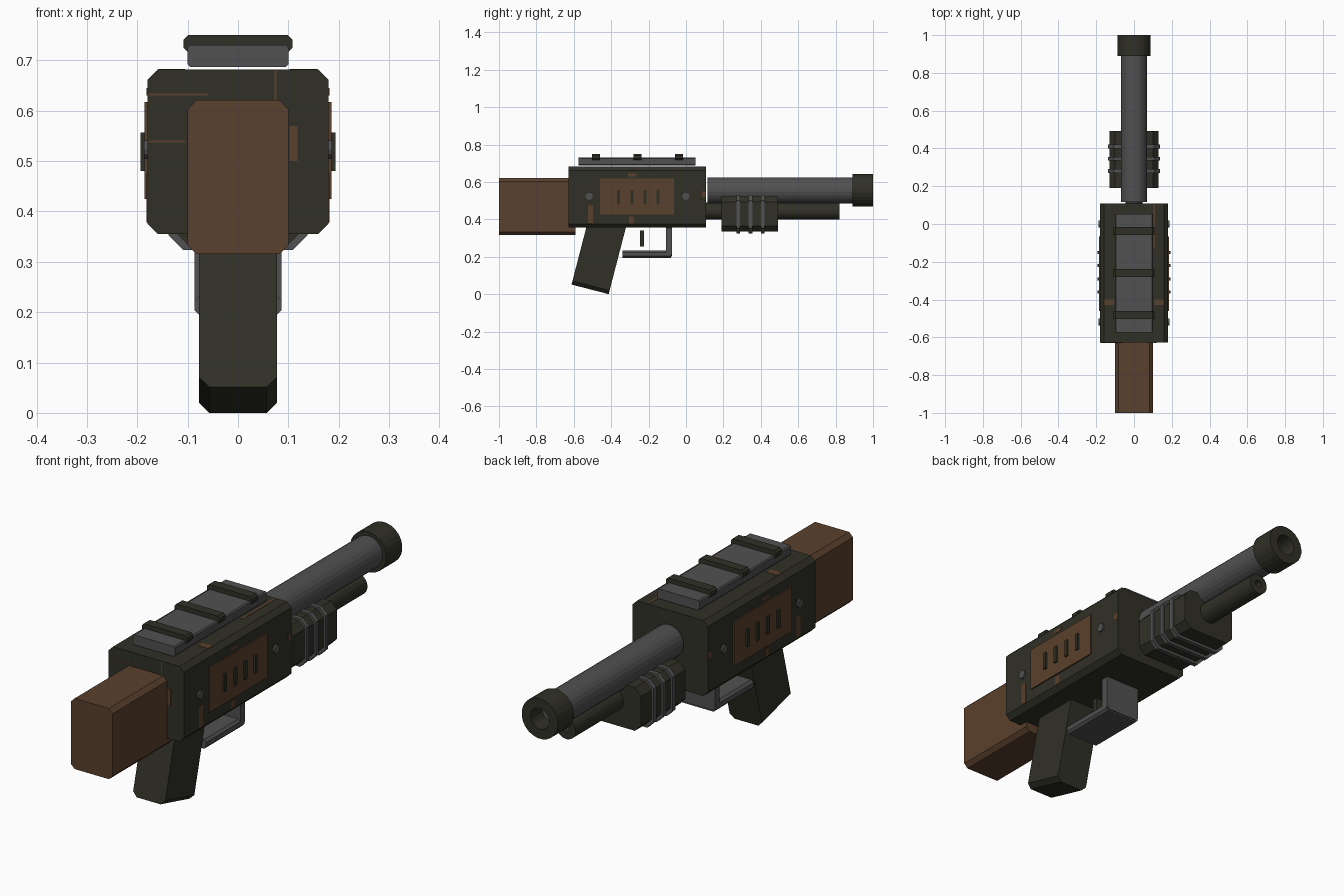
import bpy, bmesh, math

if "Cube" in bpy.data.objects:
    bpy.data.objects.remove(bpy.data.objects["Cube"])


def colour(name, rgb):
    m = bpy.data.materials.new(name)
    m.diffuse_color = (*rgb, 1)
    m.use_nodes = True
    m.node_tree.nodes["Principled BSDF"].inputs["Base Color"].default_value = m.diffuse_color
    return m


OLIVE = colour("dark_olive", (0.030, 0.030, 0.020))
GREY = colour("gunmetal_grey", (0.082, 0.082, 0.082))
BROWN = colour("worn_brown", (0.102, 0.052, 0.026))


def finish(name, bm, mat, mirror=False):
    bmesh.ops.recalc_face_normals(bm, faces=bm.faces)
    me = bpy.data.meshes.new(name)
    bm.to_mesh(me)
    bm.free()
    me.materials.append(mat)
    ob = bpy.data.objects.new(name, me)
    bpy.context.collection.objects.link(ob)
    if mirror:
        ob.modifiers.new("mirror", "MIRROR")
    return ob


def block(name, mat, x0, x1, y0, y1, z0, z1, c=0.0, mirror=False):
    """Box along y whose four long edges are chamfered by c."""
    if c:
        pts = [(x0 + c, z0), (x1 - c, z0), (x1, z0 + c), (x1, z1 - c),
               (x1 - c, z1), (x0 + c, z1), (x0, z1 - c), (x0, z0 + c)]
    else:
        pts = [(x0, z0), (x1, z0), (x1, z1), (x0, z1)]
    bm = bmesh.new()
    a = [bm.verts.new((x, y0, z)) for x, z in pts]
    b = [bm.verts.new((x, y1, z)) for x, z in pts]
    bm.faces.new(a)
    bm.faces.new(b)
    for i in range(len(pts)):
        j = (i + 1) % len(pts)
        bm.faces.new((a[i], a[j], b[j], b[i]))
    return finish(name, bm, mat, mirror)


def lathe(name, mat, profile, z, n=24):
    """Closed (radius, y) profile turned about a line along y at height z."""
    bm = bmesh.new()
    rings = []
    for k in range(n):
        t = 2 * math.pi * (k + 0.5) / n
        rings.append([bm.verts.new((r * math.cos(t), y, z + r * math.sin(t))) for r, y in profile])
    m = len(profile)
    for k in range(n):
        p, q = rings[k], rings[(k + 1) % n]
        for i in range(m):
            j = (i + 1) % m
            bm.faces.new((p[i], p[j], q[j], q[i]))
    bmesh.ops.remove_doubles(bm, verts=bm.verts, dist=1e-5)
    return finish(name, bm, mat)


# Receiver and stock
block("receiver", OLIVE, -0.18, 0.18, -0.628, 0.108, 0.355, 0.682, 0.021)
block("stock", BROWN, -0.10, 0.10, -1.0, -0.59, 0.315, 0.621, 0.018)

# Slanted grip
grip = block("grip", OLIVE, -0.077, 0.077, 0, 0.205, 0, 0.42, 0.02)
grip.location = (0, -0.612, 0.0513)
grip.rotation_euler.x = math.radians(-14.5)

# Trigger and guard
block("guard_bottom", GREY, -0.086, 0.086, -0.34, -0.08, 0.193, 0.233, 0.01)
block("guard_front", GREY, -0.086, 0.086, -0.107, -0.075, 0.2, 0.365, 0.012)
block("trigger", OLIVE, -0.02, 0.02, -0.247, -0.224, 0.255, 0.34)

# Top rail with cross bars
block("top_rail", GREY, -0.10, 0.10, -0.575, 0.052, 0.687, 0.73, 0.005)
for i, y in enumerate((-0.482, -0.26, -0.038)):
    block(f"rail_bar_{i}", OLIVE, -0.108, 0.108, y - 0.021, y + 0.021, 0.716, 0.75, 0.009)

# Barrel, muzzle ring and lower tube
lathe("barrel", GREY, [(0, 0.116), (0.07, 0.116), (0.07, 0.92), (0, 0.92)], 0.555)
lathe("muzzle", OLIVE, [(0.045, 0.89), (0.087, 0.89), (0.087, 1.0), (0.045, 1.0)], 0.555)
lathe("lower_tube", OLIVE, [(0, 0.10), (0.046, 0.10), (0.046, 0.82), (0.016, 0.82),
                            (0.016, 0.78), (0, 0.78)], 0.444, 20)

# Handguard with ribs
block("handguard", OLIVE, -0.13, 0.13, 0.19, 0.492, 0.335, 0.522, 0.03)
for i, y in enumerate((0.28, 0.345, 0.41)):
    block(f"handguard_rib_{i}", GREY, -0.138, 0.138, y - 0.01, y + 0.01, 0.323, 0.53, 0.03)

# Side panels with vent slots and screws, both sides
block("side_panel", BROWN, 0.17, 0.186, -0.46, -0.065, 0.425, 0.617, mirror=True)
for i in range(4):
    y = -0.36 + 0.07 * i
    block(f"vent_slot_{i}", OLIVE, 0.175, 0.194, y - 0.008, y + 0.008, 0.48, 0.557, mirror=True)
for i, y in enumerate((-0.518, 0.0)):
    bm = bmesh.new()
    bmesh.ops.create_cone(bm, cap_ends=True, segments=12, radius1=0.019, radius2=0.019, depth=0.02)
    for v in bm.verts:
        v.co = (v.co.z + 0.177, v.co.x + y, v.co.y + 0.523)
    finish(f"screw_{i}", bm, GREY, True)

# Worn paint patches: thin plates on sides, top and rear of the receiver
T = 0.0012
for i, (y0, y1, z0, z1) in enumerate([(-0.525, -0.498, 0.38, 0.475), (-0.305, -0.28, 0.378, 0.415),
                                      (-0.31, -0.265, 0.63, 0.645), (0.085, 0.107, 0.52, 0.55)]):
    block(f"side_wear_{i}", BROWN, 0.179, 0.18 + T, y0, y1, z0, z1, mirror=True)
for i, (x0, x1, y0, y1) in enumerate([(0.108, 0.158, -0.43, -0.40), (-0.158, -0.105, -0.43, -0.40),
                                      (0.102, 0.112, -0.13, 0.10)]):
    block(f"top_wear_{i}", BROWN, x0, x1, y0, y1, 0.681, 0.682 + T)
for i, (x0, x1, z0, z1) in enumerate([(-0.178, -0.06, 0.63, 0.634), (-0.178, -0.105, 0.537, 0.541),
                                      (0.102, 0.118, 0.50, 0.57), (0.072, 0.076, 0.622, 0.68)]):
    block(f"rear_wear_{i}", BROWN, x0, x1, -0.628 - T, -0.627, z0, z1)
